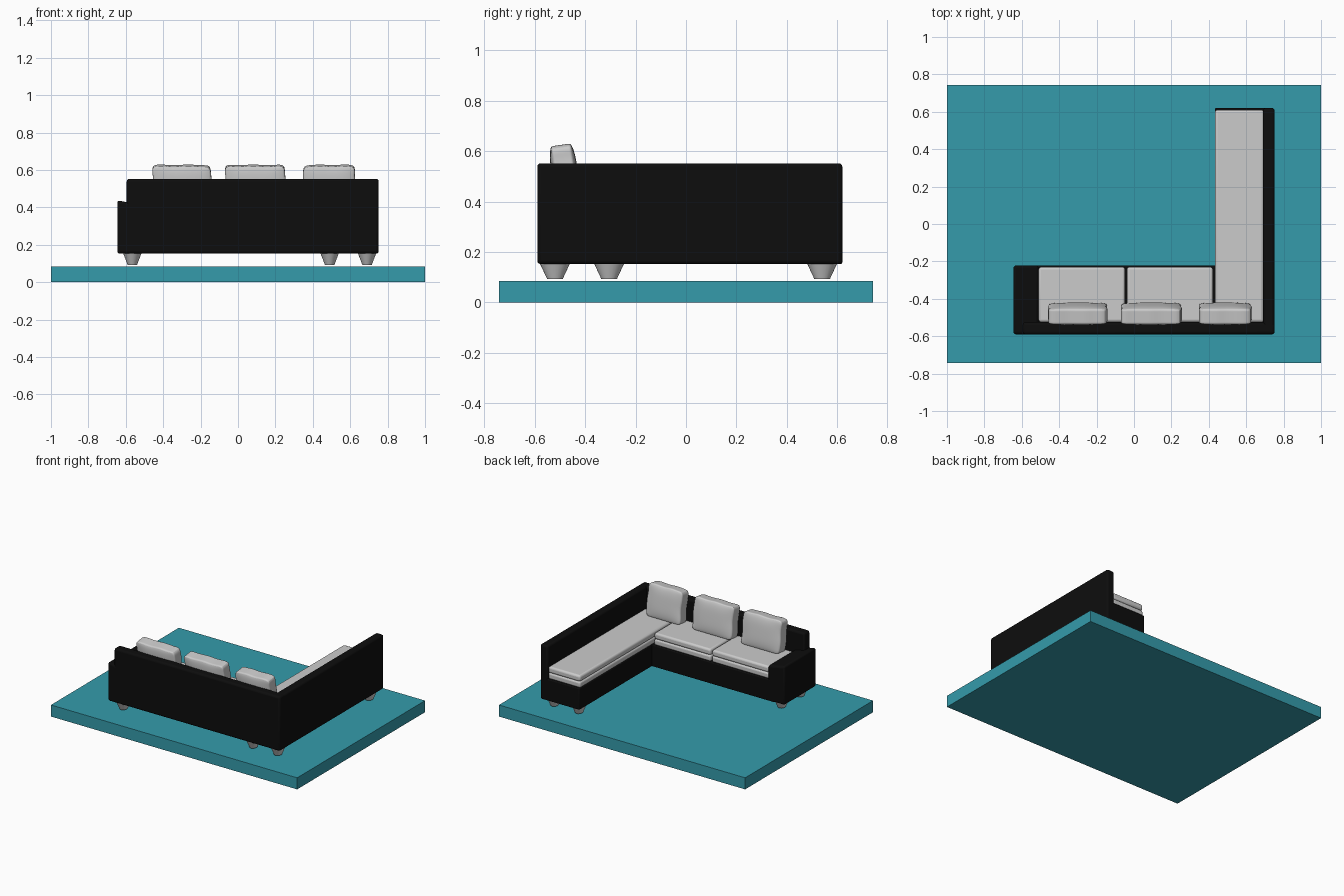
import bpy, bmesh
from math import sin, radians
from mathutils import Matrix

if "Cube" in bpy.data.objects:
    bpy.data.objects.remove(bpy.data.objects["Cube"])


def material(name, rgb):
    m = bpy.data.materials.new(name)
    m.diffuse_color = (*rgb, 1)
    m.use_nodes = True
    m.node_tree.nodes["Principled BSDF"].inputs["Base Color"].default_value = m.diffuse_color
    return m


BLACK = material("black_fabric", (0.004, 0.004, 0.004))
TEAL = material("teal_rug", (0.035, 0.33, 0.41))


def finish(name, bm, mat=None, bevel=0, segments=3):
    bmesh.ops.recalc_face_normals(bm, faces=bm.faces)
    me = bpy.data.meshes.new(name)
    bm.to_mesh(me)
    bm.free()
    ob = bpy.data.objects.new(name, me)
    bpy.context.collection.objects.link(ob)
    if mat:
        me.materials.append(mat)
    if bevel:
        mod = ob.modifiers.new("bevel", 'BEVEL')
        mod.width, mod.segments = bevel, segments
    bpy.ops.object.select_all(action='DESELECT')
    bpy.context.view_layer.objects.active = ob
    ob.select_set(True)
    if name != "rug":
        bpy.ops.object.shade_smooth_by_angle(angle=radians(40))
    return ob


def box_mesh(x, y, z):
    bm = bmesh.new()
    bmesh.ops.create_cube(bm, size=1)
    for v in bm.verts:
        v.co = [(a + b) / 2 + c * (b - a) for (a, b), c in zip((x, y, z), v.co)]
    return bm


def box(name, x, y, z, mat=None, bevel=0):
    return finish(name, box_mesh(x, y, z), mat, bevel)


# Rug slab
box("rug", (-1, 1), (-0.742, 0.742), (0, 0.085), TEAL)

# Black frame: backs and seat bases
box("back_panel", (-0.595, 0.752), (-0.59, -0.525), (0.152, 0.552), BLACK, 0.014)
box("side_panel", (0.69, 0.752), (-0.59, 0.62), (0.152, 0.552), BLACK, 0.014)
box("seat_base", (-0.56, 0.5), (-0.58, -0.222), (0.152, 0.31), BLACK, 0.006)
box("chaise_base", (0.432, 0.745), (-0.58, 0.62), (0.152, 0.31), BLACK, 0.006)

# Low arm, its top sloping slightly inward
bm = box_mesh((-0.645, -0.51), (-0.59, -0.222), (0.152, 0.438))
for v in bm.verts:
    if v.co.z > 0.4 and v.co.x > -0.6:
        v.co.z -= 0.028
finish("arm", bm, BLACK, 0.014)

# Seat cushions, each two stacked layers
for name, x, y in (("left_cushion", (-0.51, -0.048), (-0.525, -0.23)),
                   ("middle_cushion", (-0.038, 0.422), (-0.525, -0.23)),
                   ("chaise_cushion", (0.433, 0.694), (-0.525, 0.61))):
    box(name + "_lower", x, y, (0.308, 0.352), None, 0.012)
    box(name + "_upper", x, y, (0.352, 0.398), None, 0.014)

# Plump throw pillows leaning on the back
for i, (x0, x1) in enumerate(((-0.457, -0.145), (-0.067, 0.253), (0.35, 0.627))):
    bm = bmesh.new()
    bmesh.ops.create_cube(bm, size=1)
    bmesh.ops.subdivide_edges(bm, edges=bm.edges, cuts=5, use_grid_fill=True)
    for v in bm.verts:
        px, py, pz = v.co
        puff = 0.8 + 0.2 * (1 - (2 * px) ** 4) * (1 - (2 * pz) ** 4)
        v.co.x = px * (x1 - x0) + 0.004 * sin(9 * pz + i)
        v.co.y = py * 0.105 * puff
        v.co.z = pz * 0.236 + 0.004 * sin(13 * px + 2 * i) * (pz + 0.5)
    bm.transform(Matrix.Translation(((x0 + x1) / 2, -0.48, 0.506))
                 @ Matrix.Rotation(radians(8), 4, 'X'))
    pillow = finish(f"pillow_{i + 1}", bm)
    pillow.modifiers.new("soften", 'SUBSURF').levels = 2
    pillow.modifiers["soften"].render_levels = 2

# Tapered feet
for i, (x, y) in enumerate(((-0.565, -0.52), (-0.565, -0.305), (0.49, -0.52),
                            (0.69, -0.52), (0.49, 0.54), (0.69, 0.54))):
    bm = bmesh.new()
    bmesh.ops.create_cone(bm, cap_ends=True, segments=24, radius1=0.031,
                          radius2=0.06, depth=0.062)
    bm.transform(Matrix.Translation((x, y, 0.124)) @ Matrix.Diagonal((0.82, 1, 1, 1)))
    finish(f"foot_{i + 1}", bm)
